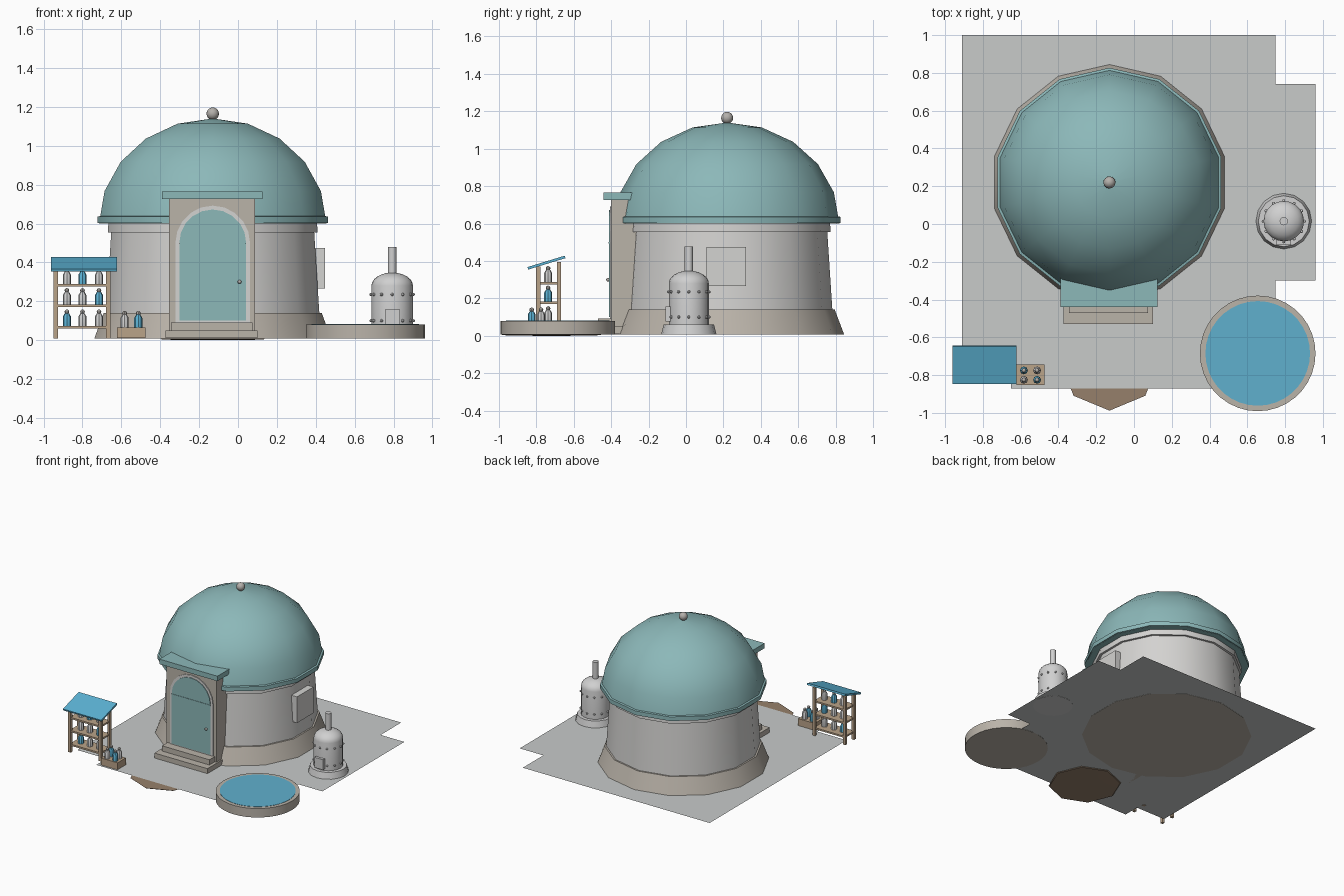
import bpy, bmesh, math
from mathutils import Matrix, Vector

cube = bpy.data.objects.get("Cube")
if cube:
    bpy.data.objects.remove(cube, do_unlink=True)


def material(name, r, g, b):
    col = [((c / 255 + 0.055) / 1.055) ** 2.4 for c in (r, g, b)] + [1]
    m = bpy.data.materials.new(name)
    m.use_nodes = True
    m.diffuse_color = col
    m.node_tree.nodes["Principled BSDF"].inputs["Base Color"].default_value = col
    return m


TEAL = material("teal", 140, 184, 185)
WALL = material("pale grey wall", 212, 211, 209)
STONE = material("beige stone", 186, 179, 169)
GROUND = material("ground grey", 200, 203, 202)
WATER = material("water blue", 96, 176, 206)
CLOTH = material("awning blue", 92, 178, 212)
WOOD = material("tan wood", 186, 163, 137)
EARTH = material("brown earth", 150, 128, 107)
METAL = material("light metal", 208, 208, 208)
KNOB = material("grey knob", 180, 176, 171)


def finish(name, bm, mat, smooth=True):
    bmesh.ops.recalc_face_normals(bm, faces=bm.faces)
    mesh = bpy.data.meshes.new(name)
    bm.to_mesh(mesh)
    bm.free()
    mesh.materials.append(mat)
    ob = bpy.data.objects.new(name, mesh)
    bpy.context.collection.objects.link(ob)
    if smooth:
        bpy.ops.object.select_all(action="DESELECT")
        ob.select_set(True)
        bpy.context.view_layer.objects.active = ob
        bpy.ops.object.shade_smooth_by_angle(angle=math.radians(32))
    return ob


def box(name, mat, x, y, z, tilt=0):
    """Box from (min, max) ranges, optionally tilted about x."""
    bm = bmesh.new()
    centre = Vector([(r[0] + r[1]) / 2 for r in (x, y, z)])
    size = [r[1] - r[0] for r in (x, y, z)]
    mtx = Matrix.Translation(centre) @ Matrix.Rotation(tilt, 4, "X") @ Matrix.Diagonal((*size, 1))
    bmesh.ops.create_cube(bm, size=1, matrix=mtx)
    return finish(name, bm, mat, False)


def lathe(name, mat, centre, profile, sides):
    """Solid of revolution from (radius, height) points, one corner facing +y."""
    bm = bmesh.new()
    rings = []
    for r, z in profile:
        ring = []
        for k in range(sides):
            a = math.pi / 2 + math.tau * k / sides
            ring.append(bm.verts.new((centre[0] + r * math.cos(a), centre[1] + r * math.sin(a), z)))
        rings.append(ring)
    for lo, hi in zip(rings, rings[1:]):
        for k in range(sides):
            n = (k + 1) % sides
            bm.faces.new((lo[k], lo[n], hi[n], hi[k]))
    bm.faces.new(rings[0])
    bm.faces.new(rings[-1])
    return finish(name, bm, mat)


def ball(name, mat, centre, r, u=12, v=8):
    bm = bmesh.new()
    bmesh.ops.create_uvsphere(bm, u_segments=u, v_segments=v, radius=r, matrix=Matrix.Translation(centre))
    return finish(name, bm, mat)


def arch(name, mat, cx, half, bottom, spring, y0, y1):
    """Round-topped plate between two depths."""
    bm = bmesh.new()
    pts = [(cx + half, bottom)]
    for k in range(11):
        a = math.pi * k / 10
        pts.append((cx + half * math.cos(a), spring + half * math.sin(a)))
    pts.append((cx - half, bottom))
    face = bm.faces.new([bm.verts.new((x, y0, z)) for x, z in pts])
    ext = bmesh.ops.extrude_face_region(bm, geom=[face])
    bmesh.ops.translate(bm, vec=(0, y1 - y0, 0), verts=[g for g in ext["geom"] if isinstance(g, bmesh.types.BMVert)])
    return finish(name, bm, mat, False)


# Ground sheet with cut corners
bm = bmesh.new()
outline = [(-0.91, 1), (-0.91, -0.74), (-0.65, -0.74), (-0.65, -0.87), (0.75, -0.87),
           (0.75, -0.3), (0.96, -0.3), (0.96, 0.74), (0.75, 0.74), (0.75, 1)]
bm.faces.new([bm.verts.new((x, y, 0.01)) for x, y in outline])
finish("ground", bm, GROUND, False)
lathe("earth_patch", EARTH, (-0.13, -0.72), [(0.1, 0), (0.262, 0.003), (0.268, 0.008)], 8)

# Round house
C = (-0.13, 0.22)
SIDES = 14
lathe("foundation", STONE, C, [(0.625, 0.008), (0.575, 0.14), (0.5, 0.14)], SIDES)
lathe("wall", WALL, C, [(0.565, 0.1), (0.535, 0.56)], SIDES)
lathe("wall_band", WALL, C, [(0.53, 0.555), (0.553, 0.555), (0.55, 0.61)], SIDES)
lathe("dome_rim", TEAL, C, [(0.5, 0.602), (0.607, 0.602), (0.607, 0.635), (0.58, 0.642)], SIDES)
dome = []
for k in range(10):
    a = math.pi / 20 * k
    if k % 2 == 0:
        dome.append((0.6 * math.cos(a), 0.6 + 0.54 * math.sin(a)))
dome.append((0.002, 1.14))
lathe("dome", TEAL, C, dome, SIDES)
ball("finial", KNOB, (*C, 1.165), 0.032, 16, 10)
box("side_window", WALL, (0.34, 0.447), (0.11, 0.32), (0.265, 0.475))

# Porch, door and steps
box("porch", STONE, (-0.355, 0.088), (-0.4, -0.2), (0.01, 0.73))
box("porch_roof", TEAL, (-0.39, 0.125), (-0.44, -0.2), (0.725, 0.765))
arch("door_trim", WALL, C[0], 0.192, 0.09, 0.5, -0.406, -0.39)
arch("door", TEAL, C[0], 0.172, 0.1, 0.5, -0.411, -0.39)
box("door_rail", TEAL, (-0.302, 0.042), (-0.414, -0.405), (0.494, 0.5))
ball("door_knob", KNOB, (0.008, -0.417, 0.3), 0.01)
box("lower_step", STONE, (-0.372, 0.1), (-0.53, -0.3), (0.01, 0.05))
box("upper_step", STONE, (-0.345, 0.075), (-0.47, -0.3), (0.05, 0.092))

# Pool
P = (0.655, -0.685)
lathe("pool_rim", STONE, P, [(0.306, 0.008), (0.306, 0.08), (0.276, 0.08), (0.276, 0.07)], 36)
lathe("pool_water", WATER, P, [(0.277, 0.06), (0.277, 0.082)], 36)

# Storage tank
T = (0.793, 0.015)
lathe("tank_base", METAL, T, [(0.148, 0.008), (0.135, 0.06), (0.1, 0.06)], 16)
tank = [(0.107, 0.05), (0.107, 0.28)]
for k in range(1, 6):
    a = math.pi / 12 * k
    tank.append((0.107 * math.cos(a), 0.28 + 0.068 * math.sin(a)))
lathe("tank_body", METAL, T, tank, 20)
lathe("tank_pipe", METAL, T, [(0.022, 0.33), (0.022, 0.478)], 12)
for z in (0.1, 0.235):
    for k in range(12):
        a = math.tau * k / 12
        ball("tank_bolt", METAL, (T[0] + 0.109 * math.cos(a), T[1] + 0.109 * math.sin(a), z), 0.008, 8, 6)
box("tank_hatch", METAL, (0.755, 0.832), (-0.11, -0.05), (0.075, 0.157))


def jar(x, y, z, mat):
    lathe("jar", mat, (x, y), [(0.021, z), (0.021, z + 0.048), (0.011, z + 0.065)], 8)
    ball("jar_lid", KNOB, (x, y, z + 0.073), 0.012, 8, 6)


# Market shelf
for x in (-0.937, -0.667):
    for y, top in ((-0.79, 0.37), (-0.68, 0.395)):
        box("shelf_post", WOOD, (x - 0.011, x + 0.011), (y - 0.011, y + 0.011), (0.008, top))
rows = ((0.06, (CLOTH, METAL, METAL)), (0.17, (METAL, METAL, CLOTH)), (0.275, (METAL, CLOTH, METAL)))
for z, mats in rows:
    box("shelf_board", WOOD, (-0.94, -0.665), (-0.795, -0.675), (z, z + 0.013))
    for x, mat in zip((-0.88, -0.8, -0.715), mats):
        jar(x, -0.737, z + 0.013, mat)
box("awning", CLOTH, (-0.962, -0.622), (-0.85, -0.642), (0.384, 0.398), math.radians(17))

# Crate with jars
box("crate", WOOD, (-0.622, -0.475), (-0.852, -0.745), (0.01, 0.066))
for i, x in enumerate((-0.583, -0.513)):
    for j, y in enumerate((-0.825, -0.775)):
        jar(x, y, 0.066, CLOTH if i != j else METAL)
